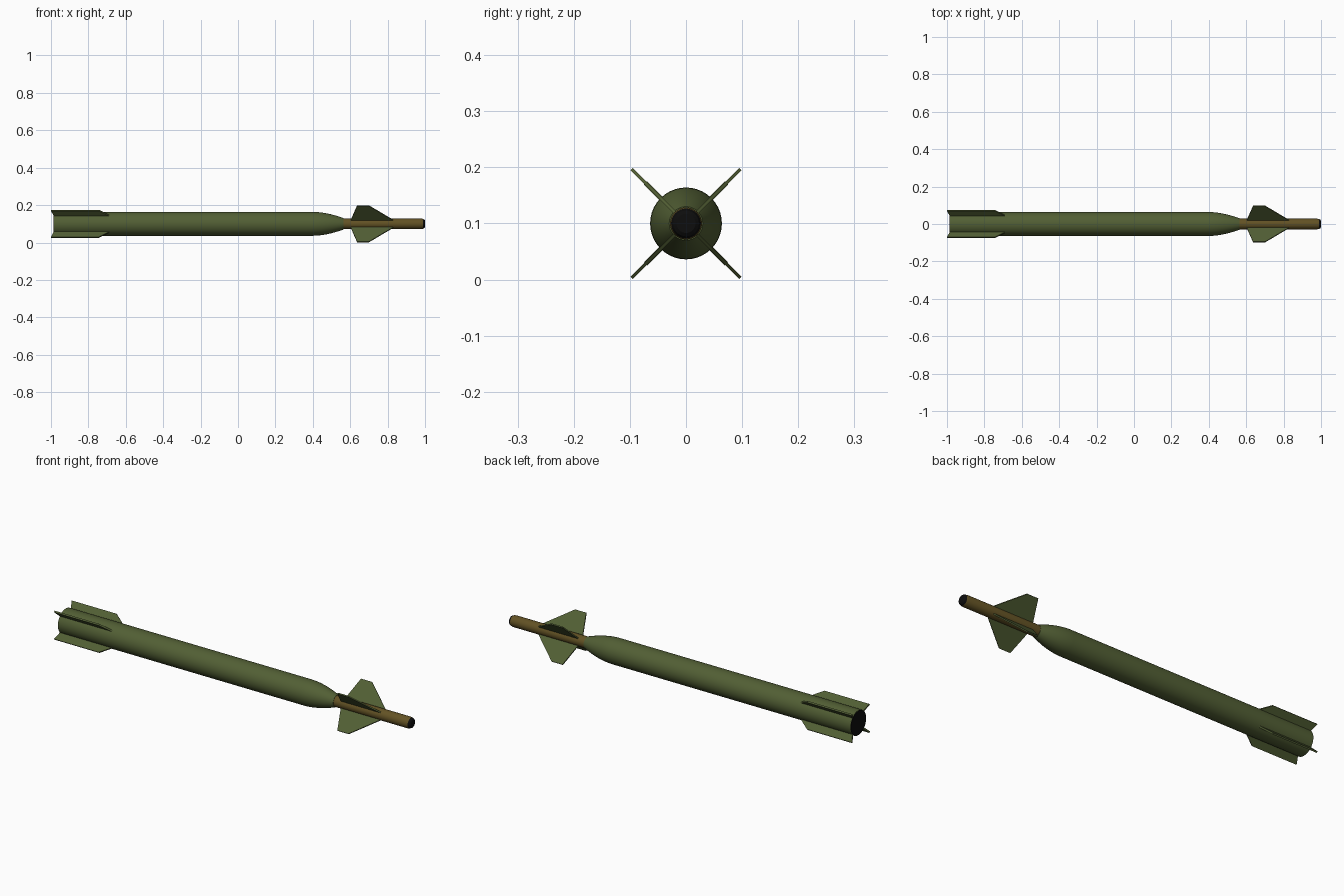
import bpy, bmesh, math
from mathutils import Matrix

if "Cube" in bpy.data.objects:
    bpy.data.objects.remove(bpy.data.objects["Cube"])

AXIS_Z = 0.10


def material(name, rgb):
    m = bpy.data.materials.new(name)
    m.diffuse_color = (*rgb, 1)
    m.use_nodes = True
    m.node_tree.nodes["Principled BSDF"].inputs["Base Color"].default_value = m.diffuse_color
    return m


olive = material("olive green", (0.085, 0.115, 0.035))
brown = material("brown", (0.125, 0.085, 0.018))
black = material("black", (0.004, 0.004, 0.004))


def finish(bm, name, mat, smooth=True):
    bmesh.ops.remove_doubles(bm, verts=bm.verts, dist=1e-5)
    bmesh.ops.recalc_face_normals(bm, faces=bm.faces)
    me = bpy.data.meshes.new(name)
    bm.to_mesh(me)
    bm.free()
    me.materials.append(mat)
    ob = bpy.data.objects.new(name, me)
    ob.location.z = AXIS_Z
    bpy.context.collection.objects.link(ob)
    if smooth:
        bpy.ops.object.select_all(action='DESELECT')
        ob.select_set(True)
        bpy.context.view_layer.objects.active = ob
        bpy.ops.object.shade_smooth_by_angle(angle=math.radians(30))
    return ob


def lathe(name, profile, mat, n=40):
    """Spin an (x, radius) profile about the x axis."""
    bm = bmesh.new()
    vs = [bm.verts.new((x, 0, r)) for x, r in profile]
    es = [bm.edges.new(p) for p in zip(vs, vs[1:])]
    bmesh.ops.spin(bm, geom=vs + es, cent=(0, 0, 0), axis=(1, 0, 0),
                   angle=math.tau, steps=n)
    return finish(bm, name, mat)


def fins(name, outline, thick, mat):
    """Four flat fins in an X from one (x, radius) outline."""
    for i in range(4):
        bm = bmesh.new()
        f = bm.faces.new([bm.verts.new((x, -thick / 2, r)) for x, r in outline])
        ext = bmesh.ops.extrude_face_region(bm, geom=[f])["geom"]
        bmesh.ops.translate(bm, vec=(0, thick, 0),
                            verts=[v for v in ext if isinstance(v, bmesh.types.BMVert)])
        rot = Matrix.Rotation(math.radians(45 + 90 * i), 3, 'X')
        bmesh.ops.rotate(bm, matrix=rot, verts=bm.verts)
        finish(bm, f"{name}_{i + 1}", mat, smooth=False)


# main body with curved shoulder
ogive = [(0.40 + 0.165 * t, 0.064 - 0.034 * t ** 1.8)
         for t in (0, 0.15, 0.3, 0.45, 0.6, 0.75, 0.9, 1.0)]
lathe("body", [(-0.985, 0.064)] + ogive + [(0.565, 0)], olive)
# black rear face
lathe("rear_face", [(-0.984, 0), (-0.986, 0), (-0.986, 0.062), (-0.984, 0.062)], black)
# nose tube and seeker tip
lathe("nose_tube", [(0.55, 0), (0.55, 0.0285), (0.978, 0.0285), (0.988, 0.0265)], brown, 32)
lathe("seeker_tip", [(0.988, 0.0265), (0.996, 0.023), (1.0, 0.017), (1.0, 0)], black, 32)
# fins
fins("tail_fin", [(-0.983, 0.05), (-0.985, 0.064), (-1.0, 0.102), (-0.744, 0.102),
                  (-0.69, 0.064), (-0.69, 0.05)], 0.008, olive)
fins("front_fin", [(0.603, 0.015), (0.603, 0.028), (0.637, 0.137), (0.70, 0.137),
                   (0.83, 0.028), (0.83, 0.015)], 0.006, olive)
